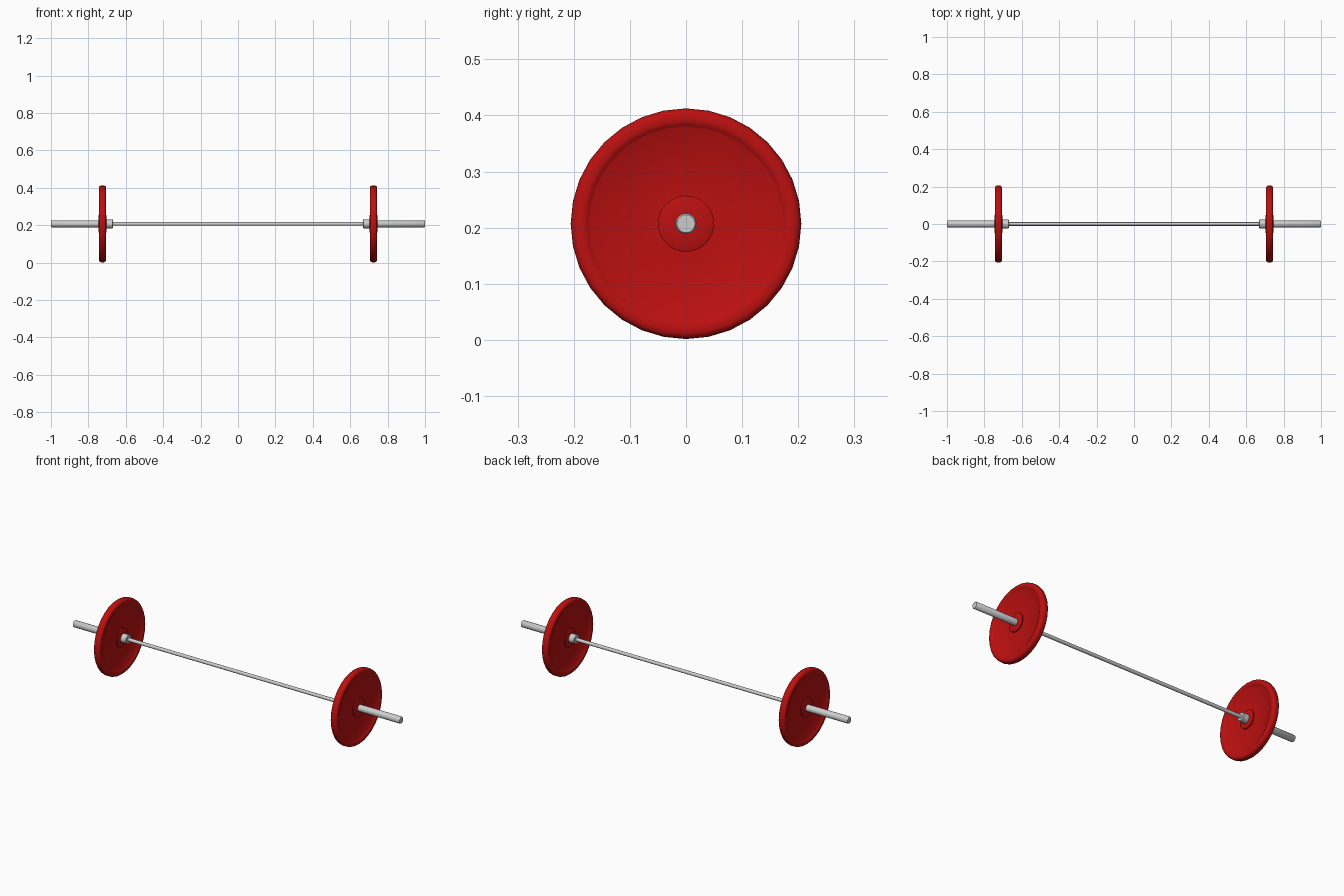
import bpy, bmesh, math

if "Cube" in bpy.data.objects:
    bpy.data.objects.remove(bpy.data.objects["Cube"])

AXIS_Z = 0.207


def lathe(name, profile, sides, closed=False, mirrored=True, material=None):
    """Revolve (x, radius) points around the X axis."""
    bm = bmesh.new()
    rings = []
    for x, r in profile:
        rings.append([bm.verts.new((x, r * math.sin(2 * math.pi * i / sides),
                                    r * math.cos(2 * math.pi * i / sides)))
                      for i in range(sides)])
    pairs = list(zip(rings, rings[1:]))
    if closed:
        pairs.append((rings[-1], rings[0]))
    else:
        bm.faces.new(rings[0])
        bm.faces.new(rings[-1])
    for a, b in pairs:
        for i in range(sides):
            j = (i + 1) % sides
            bm.faces.new((a[i], a[j], b[j], b[i]))
    bmesh.ops.recalc_face_normals(bm, faces=bm.faces)
    mesh = bpy.data.meshes.new(name)
    bm.to_mesh(mesh)
    bm.free()
    obj = bpy.data.objects.new(name, mesh)
    bpy.context.collection.objects.link(obj)
    obj.location.z = AXIS_Z
    if material:
        mesh.materials.append(material)
    bpy.ops.object.select_all(action='DESELECT')
    obj.select_set(True)
    bpy.context.view_layer.objects.active = obj
    bpy.ops.object.shade_smooth_by_angle(angle=math.radians(40))
    if mirrored:
        obj.modifiers.new("other_end", 'MIRROR')
    return obj


red = bpy.data.materials.new("red_paint")
red.diffuse_color = (0.5, 0.005, 0.005, 1)
red.use_nodes = True
red.node_tree.nodes["Principled BSDF"].inputs["Base Color"].default_value = red.diffuse_color

# Thin grip bar between the collars
lathe("grip_bar", [(-0.68, 0.0095), (0.68, 0.0095)], 24, mirrored=False)

# Stop collars with slightly chamfered edges
lathe("stop_collar", [(0.668, 0.021), (0.671, 0.024), (0.702, 0.024), (0.705, 0.021)], 24)

# Loading sleeves with a chamfered end
lathe("sleeve", [(0.69, 0.0185), (0.997, 0.0185), (1.0, 0.016)], 24)

# Weight plates: raised hub, recessed web and rounded rim on both faces
MID = 0.7245
half = [(0.0205, 0.0185), (0.0205, 0.046), (0.0185, 0.050), (0.0125, 0.050),
        (0.0125, 0.172), (0.0145, 0.175), (0.0175, 0.179), (0.019, 0.184),
        (0.019, 0.194), (0.017, 0.200), (0.012, 0.204), (0.006, 0.2055)]
plate = [(MID + d, r) for d, r in half] + [(MID - d, r) for d, r in reversed(half)]
lathe("weight_plate", plate, 32, closed=True, material=red)
